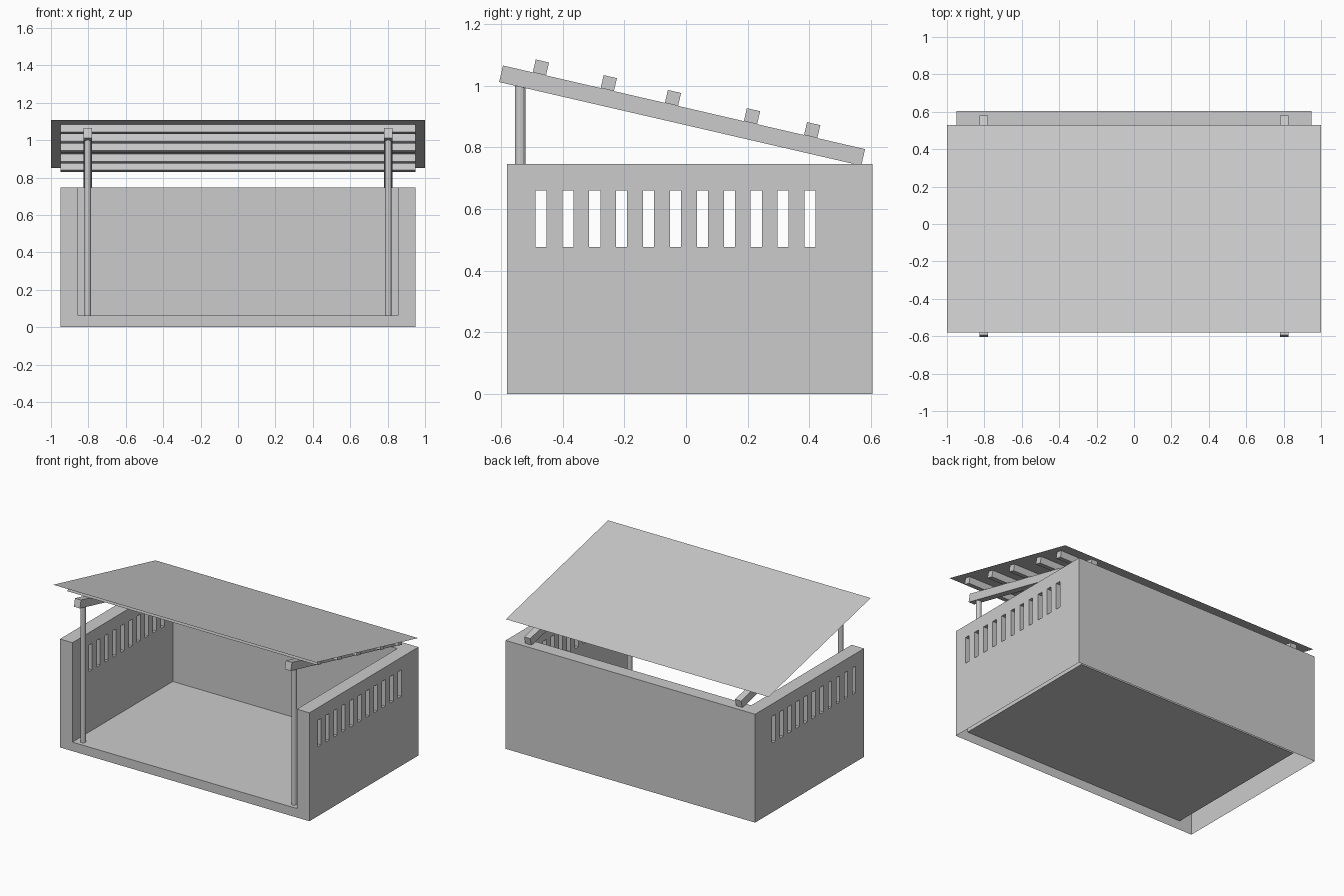
import bpy, bmesh, math
from mathutils import Matrix, Vector

if "Cube" in bpy.data.objects:
    bpy.data.objects.remove(bpy.data.objects["Cube"])

grey = bpy.data.materials.new("plain grey")
grey.diffuse_color = (0.6, 0.6, 0.6, 1)
grey.use_nodes = True
grey.node_tree.nodes["Principled BSDF"].inputs["Base Color"].default_value = grey.diffuse_color


def make(name, bm):
    me = bpy.data.meshes.new(name)
    bm.to_mesh(me)
    bm.free()
    me.materials.append(grey)
    ob = bpy.data.objects.new(name, me)
    bpy.context.collection.objects.link(ob)
    return ob


def add_box(bm, lo, hi, frame=Matrix.Identity(4)):
    lo, hi = Vector(lo), Vector(hi)
    m = frame @ Matrix.Translation((lo + hi) / 2) @ Matrix.Diagonal((*(hi - lo), 1))
    bmesh.ops.create_cube(bm, size=1, matrix=m)


def box(name, lo, hi, frame=Matrix.Identity(4)):
    bm = bmesh.new()
    add_box(bm, lo, hi, frame)
    return make(name, bm)


# Open-fronted shell with floor
shell = box("walls_and_floor", (-0.95, -0.58, 0), (0.95, 0.605, 0.746))
cavity = box("cavity_cutter", (-0.855, -1, 0.062), (0.855, 0.512, 1.5))

# Vent slots through both side walls
bm = bmesh.new()
for i in range(11):
    y = -0.47 + i * 0.0872
    add_box(bm, (-2, y - 0.018, 0.477), (2, y + 0.018, 0.66))
slots = make("slot_cutter", bm)

bpy.context.view_layer.objects.active = shell
for cutter in (cavity, slots):
    cutter.hide_render = True
    mod = shell.modifiers.new("cut", 'BOOLEAN')
    mod.operation = 'DIFFERENCE'
    mod.solver = 'EXACT'
    mod.object = cutter
    bpy.ops.object.modifier_apply(modifier=mod.name)
    bpy.data.objects.remove(cutter)

# The shell is hollow underneath: remove the bottom face
bm = bmesh.new()
bm.from_mesh(shell.data)
bottom = [f for f in bm.faces if all(v.co.z < 0.001 for v in f.verts)]
bmesh.ops.delete(bm, geom=bottom, context='FACES_ONLY')
bm.to_mesh(shell.data)
bm.free()

# Roof frame: local y runs down the slope, local z = 0 is the beam top
slope = math.radians(13)
roof = Matrix.Translation((0, -0.593, 1.065)) @ Matrix.Rotation(-slope, 4, 'X')

# Posts and sloping beams on both sides
for side, s in (("left", -1), ("right", 1)):
    x = 0.803 * s
    bm = bmesh.new()
    bmesh.ops.create_cone(bm, cap_ends=True, segments=12, radius1=0.0175, radius2=0.0175,
                          depth=0.938, matrix=Matrix.Translation((x, -0.537, 0.531)))
    make(side + "_post", bm)
    box(side + "_beam", (x - 0.023, 0, -0.055), (x + 0.023, 1.204, 0), roof)

# Cross battens lying on the beams
for i, y in enumerate((-0.475, -0.255, -0.047, 0.209, 0.404)):
    d = (y + 0.593) / math.cos(slope)
    box(f"batten_{i + 1}", (-0.95, d - 0.022, 0), (0.95, d + 0.022, 0.043), roof)

# Thin roof sheet on the battens
bm = bmesh.new()
corners = [(-1, 0.003), (1, 0.003), (1, 1.143), (-1, 1.143)]
bm.faces.new([bm.verts.new(roof @ Vector((x, y, 0.043))) for x, y in corners])
make("roof_sheet", bm)
